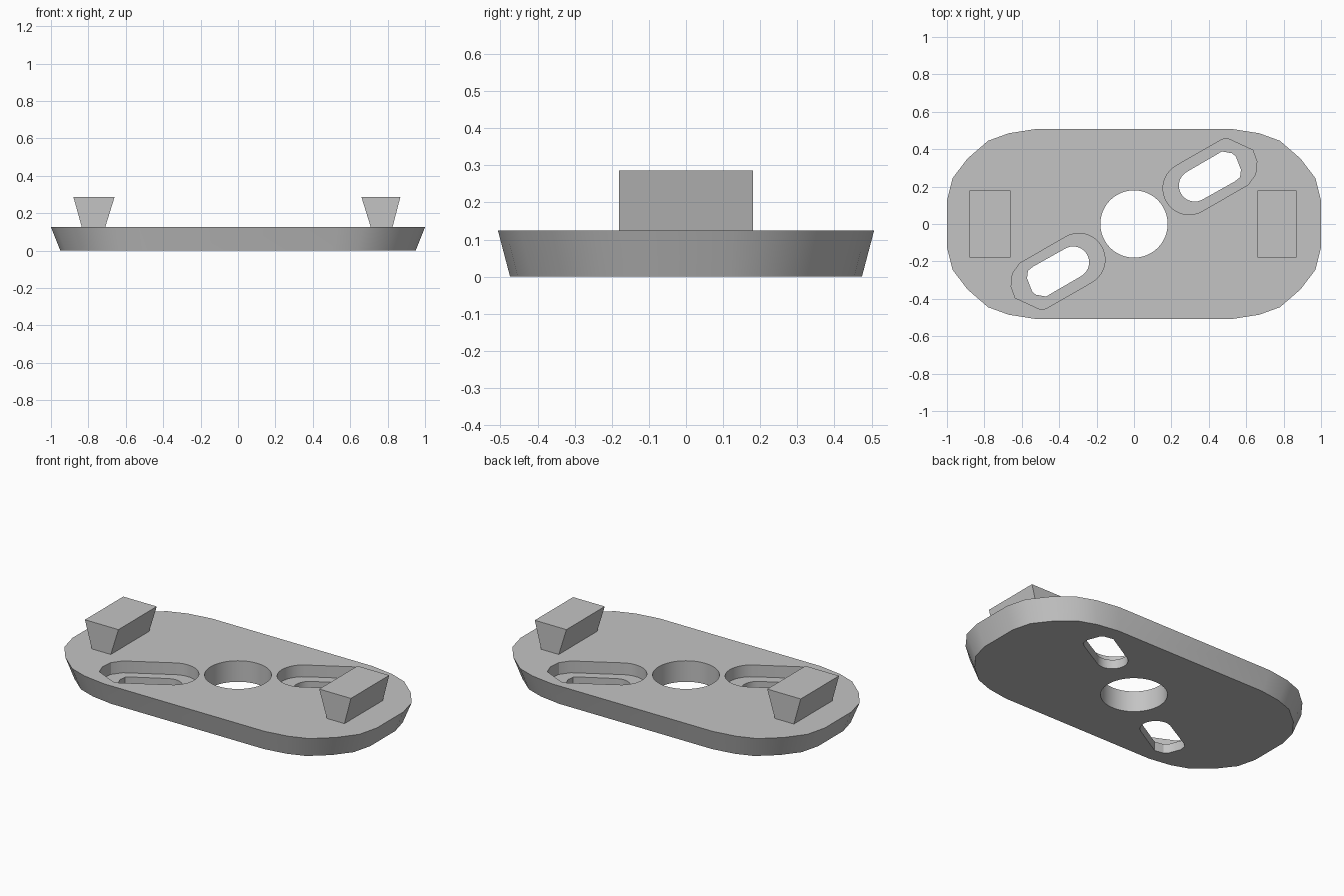
import bpy, bmesh, math

cube = bpy.data.objects.get("Cube")
if cube:
    bpy.data.objects.remove(cube, do_unlink=True)

grey = bpy.data.materials.new("plain grey")
grey.use_nodes = True
COLOUR = (0.55, 0.55, 0.55, 1)
grey.diffuse_color = COLOUR
grey.node_tree.nodes["Principled BSDF"].inputs["Base Color"].default_value = COLOUR


def loft(name, low, high):
    """Solid between two matching closed loops of 3D points."""
    bm = bmesh.new()
    a = [bm.verts.new(p) for p in low]
    b = [bm.verts.new(p) for p in high]
    n = len(a)
    bm.faces.new(a)
    bm.faces.new(b)
    for i in range(n):
        j = (i + 1) % n
        bm.faces.new((a[i], a[j], b[j], b[i]))
    bmesh.ops.recalc_face_normals(bm, faces=bm.faces)
    mesh = bpy.data.meshes.new(name)
    bm.to_mesh(mesh)
    bm.free()
    mesh.materials.append(grey)
    obj = bpy.data.objects.new(name, mesh)
    bpy.context.collection.objects.link(obj)
    return obj


def at(points, z, sx=1, sy=1):
    return [(x * sx, y * sy, z) for x, y in points]


def arc(cx, cy, r, start, end, steps):
    angles = [math.radians(start + (end - start) * i / steps) for i in range(steps + 1)]
    return [(cx + r * math.cos(t), cy + r * math.sin(t)) for t in angles]


def activate(obj):
    bpy.ops.object.select_all(action='DESELECT')
    obj.select_set(True)
    bpy.context.view_layer.objects.active = obj


def cut(obj, outline, z_low, z_high):
    cutter = loft("cutter", at(outline, z_low), at(outline, z_high))
    cutter.hide_render = True
    mod = obj.modifiers.new("cut", 'BOOLEAN')
    mod.operation = 'DIFFERENCE'
    mod.solver = 'EXACT'
    mod.object = cutter
    activate(obj)
    bpy.ops.object.modifier_apply(modifier=mod.name)
    bpy.data.objects.remove(cutter, do_unlink=True)


# Base plate with rounded ends, tapering towards the bottom
THICK = 0.125
corner = [(1, 0.125), (0.97, 0.245), (0.89, 0.35), (0.78, 0.445), (0.67, 0.485), (0.53, 0.507)]
half = corner + [(-x, y) for x, y in reversed(corner)]
outline = half + [(-x, -y) for x, y in half]
plate = loft("base_plate", at(outline, 0, 0.95, 0.935), at(outline, THICK))

# Centre hole
cut(plate, arc(0, 0, 0.18, 0, 354, 59), -0.1, 0.3)

# Slots with a wider recess, the second turned half way round
recess = arc(0.295, 0.19, 0.14, 120, 300, 20) + [
    (0.61, 0.21), (0.65, 0.265), (0.657, 0.335), (0.635, 0.395), (0.5, 0.457), (0.47, 0.452)]
slot = arc(0.325, 0.205, 0.085, 120, 300, 20) + [
    (0.54, 0.228), (0.567, 0.25), (0.572, 0.29), (0.545, 0.36), (0.525, 0.378), (0.47, 0.388), (0.44, 0.37)]
for s in (1, -1):
    cut(plate, [(s * x, s * y) for x, y in recess], 0.055, 0.3)
    cut(plate, [(s * x, s * y) for x, y in slot], -0.1, 0.3)

activate(plate)
bpy.ops.object.shade_smooth_by_angle(angle=math.radians(30))


# Flared tabs, narrow at the plate and wide at the top
def tab(name, base, top):
    def rect(x):
        return [(x[0], -0.18), (x[1], -0.18), (x[1], 0.18), (x[0], 0.18)]
    loft(name, at(rect(base), THICK), at(rect(top), 0.286))


tab("right_tab", (-0.835, -0.71), (-0.88, -0.66))
tab("left_tab", (0.71, 0.826), (0.66, 0.868))
